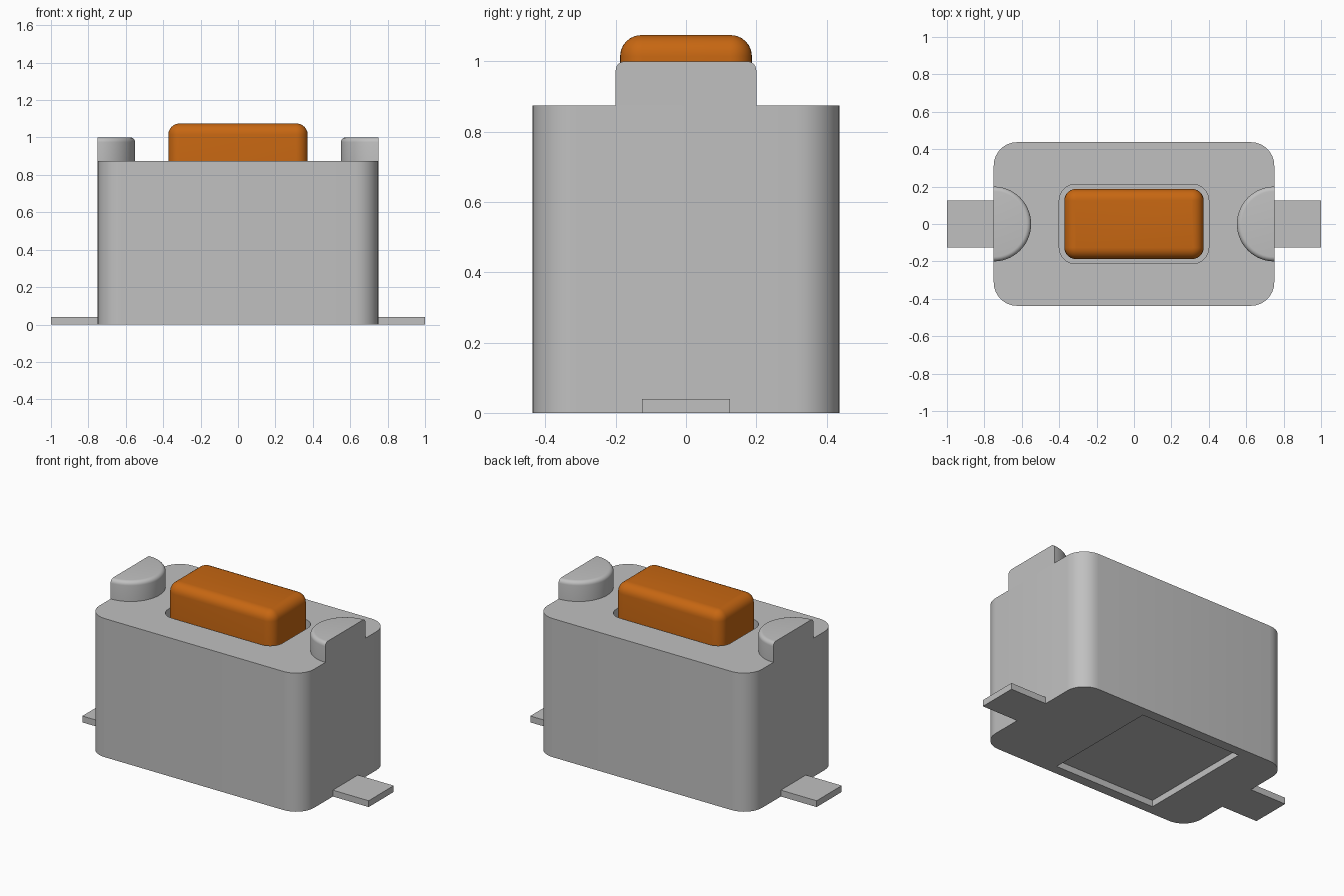
import bpy, bmesh, math

cube = bpy.data.objects.get("Cube")
if cube:
    bpy.data.objects.remove(cube, do_unlink=True)


def material(name, rgb):
    m = bpy.data.materials.new(name)
    m.use_nodes = True
    m.diffuse_color = (*rgb, 1)
    m.node_tree.nodes["Principled BSDF"].inputs["Base Color"].default_value = (*rgb, 1)
    return m


GREY = material("light grey", (0.53, 0.53, 0.53))
ORANGE = material("orange", (0.57, 0.135, 0.006))


def rounded_rect(hx, hy, r, cx=0.0, n=8):
    """Outline of a rectangle with rounded corners; r = 0 gives sharp ones."""
    if r == 0:
        return [(cx + hx, hy), (cx - hx, hy), (cx - hx, -hy), (cx + hx, -hy)]
    pts = []
    for k, (sx, sy) in enumerate([(1, 1), (-1, 1), (-1, -1), (1, -1)]):
        for i in range(n + 1):
            a = math.pi / 2 * (k + i / n)
            pts.append((cx + sx * (hx - r) + r * math.cos(a),
                        sy * (hy - r) + r * math.sin(a)))
    return pts


def half_disc(cx, r, side, n=28):
    """Half circle whose flat side lies on x = cx and bulges to the middle."""
    angles = [-math.pi / 2 + math.pi * i / n for i in range(n + 1)]
    return [(cx - side * r * math.cos(a), r * math.sin(a)) for a in angles]


def loft(name, layers, mat):
    """Closed solid through a stack of (outline, z) layers."""
    bm = bmesh.new()
    rings = [[bm.verts.new((x, y, z)) for x, y in pts] for pts, z in layers]
    bm.faces.new(rings[0][::-1])
    bm.faces.new(rings[-1])
    n = len(rings[0])
    for lo, hi in zip(rings, rings[1:]):
        for i in range(n):
            j = (i + 1) % n
            bm.faces.new((lo[i], lo[j], hi[j], hi[i]))
    bmesh.ops.recalc_face_normals(bm, faces=bm.faces)
    mesh = bpy.data.meshes.new(name)
    bm.to_mesh(mesh)
    bm.free()
    ob = bpy.data.objects.new(name, mesh)
    mesh.materials.append(mat)
    bpy.context.collection.objects.link(ob)
    return ob


def fillet(z_top, r, n=6):
    """(inset, z) steps of a rounded top edge."""
    for i in range(n + 1):
        a = math.pi / 2 * i / n
        yield r * (1 - math.cos(a)), z_top - r + r * math.sin(a)


def activate(ob):
    bpy.ops.object.select_all(action='DESELECT')
    ob.select_set(True)
    bpy.context.view_layer.objects.active = ob


def cut(ob, cutter):
    cutter.hide_render = True
    mod = ob.modifiers.new("cut", 'BOOLEAN')
    mod.operation = 'DIFFERENCE'
    mod.solver = 'EXACT'
    mod.object = cutter
    activate(ob)
    bpy.ops.object.modifier_apply(modifier=mod.name)
    bpy.data.objects.remove(cutter, do_unlink=True)


# Housing with a button slot on top and a shallow recess underneath
outline = rounded_rect(0.75, 0.4375, 0.125)
housing = loft("housing", [(outline, 0), (outline, 0.875)], GREY)
slot = rounded_rect(0.40, 0.2125, 0.0875)
cut(housing, loft("slot_cutter", [(slot, 0.775), (slot, 1.0)], GREY))
recess = rounded_rect(0.35, 0.375, 0, cx=-0.10)
cut(housing, loft("recess_cutter", [(recess, -0.1), (recess, 0.04)], GREY))

# Push button with rounded top edges
layers = [(rounded_rect(0.3725, 0.1875, 0.0625), 0.775)]
layers += [(rounded_rect(0.3725 - d, 0.1875 - d, 0.0625 - d), z)
           for d, z in fillet(1.075, 0.06)]
parts = [housing, loft("button", layers, ORANGE)]

# Half-round stops and flat terminals at both ends
for side, label in ((1, "left"), (-1, "right")):
    layers = [(half_disc(side * 0.75, 0.2, side), 0.875)]
    layers += [(half_disc(side * 0.75, 0.2 - d, side), z)
               for d, z in fillet(1.0, 0.025)]
    parts.append(loft(label + "_stop", layers, GREY))
    tab = rounded_rect(0.125, 0.125, 0, cx=side * 0.875)
    parts.append(loft(label + "_terminal", [(tab, 0), (tab, 0.04)], GREY))

for ob in parts:
    activate(ob)
    bpy.ops.object.shade_smooth_by_angle(angle=math.radians(30))
